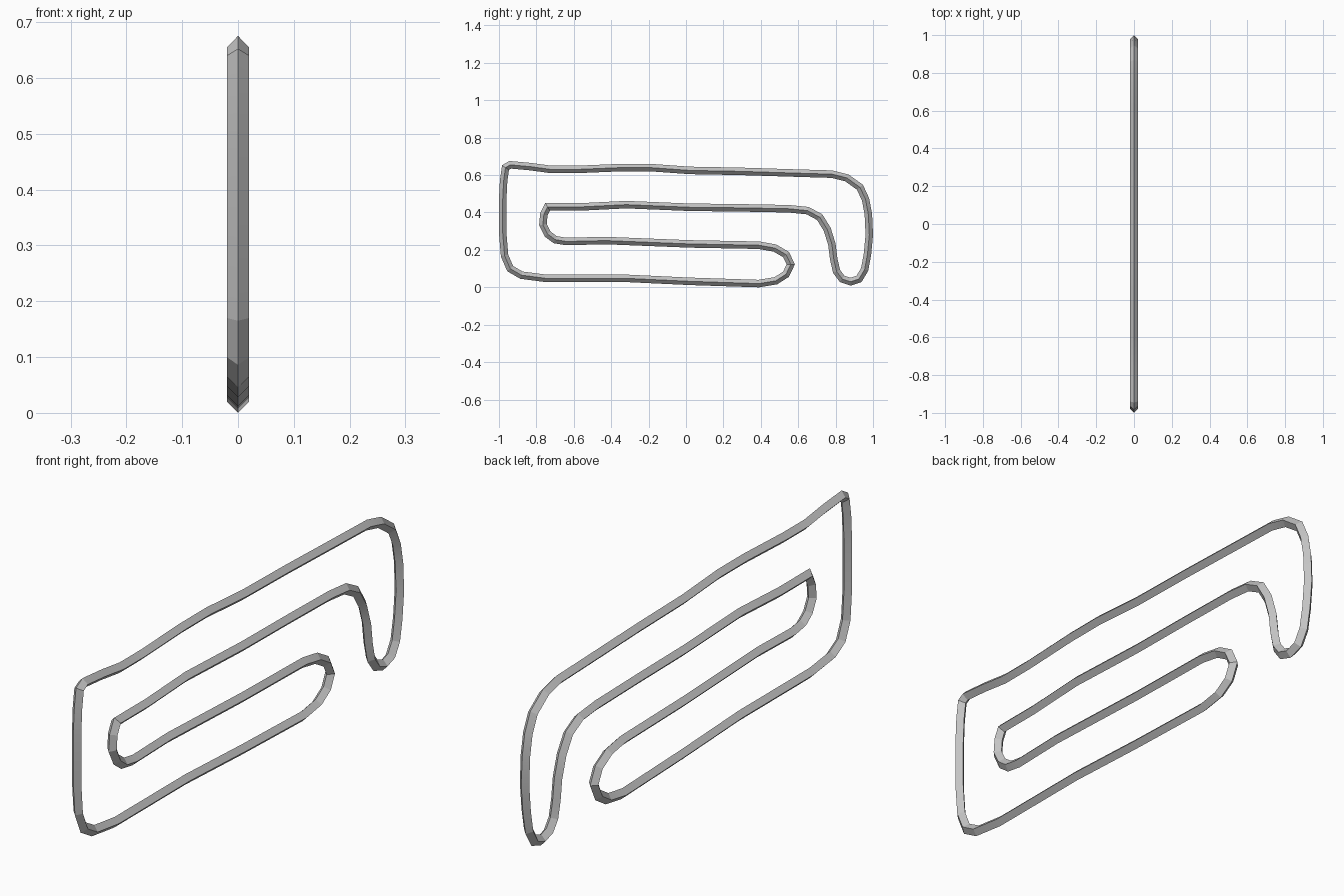
import bpy, bmesh, math
from mathutils import Vector

default_cube = bpy.data.objects.get("Cube")
if default_cube:
    bpy.data.objects.remove(default_cube, do_unlink=True)

WIRE_RADIUS = 0.02
UNIT = 0.01  # centreline is written in hundredths, as (y, z)

# Centreline of the bent wire, one closed loop, split into named bends and runs
top_run = [(-94, 65.5), (-83, 64.5), (-72, 63), (-59, 63), (-35, 64),
           (-19, 64), (2, 62.5), (29, 62), (61, 61), (78, 60.5)]
outer_bend = [(86, 58.5), (93, 53.5), (96, 47), (97.5, 39), (98, 28),
              (97, 17.5), (95.5, 9.5)]
hook_bend = [(92.5, 4.5), (88, 3), (83.5, 4.5), (80.5, 8.5), (79, 15),
             (78, 23), (75.5, 31), (71.5, 37.5), (65, 41)]
upper_inner_run = [(55, 42), (29, 42.5), (2, 42.8), (-32, 44.2),
                   (-56, 43), (-74, 43)]
inner_bend = [(-76, 39), (-76.5, 33.5), (-74, 28.5), (-70, 25.5)]
lower_inner_run = [(-64, 24.5), (-43, 25), (2, 23.2), (39, 22.5)]
tongue_bend = [(47.5, 21), (53.5, 17.5), (56, 12.3), (53.5, 7), (48, 3.5)]
bottom_run = [(39, 2), (2, 3.2), (-32, 4.8), (-75, 4.8)]
back_bend = [(-88, 6.5), (-94, 10), (-97, 17), (-98, 29), (-98, 47),
             (-97.5, 57), (-96.5, 64)]

centreline = [Vector((0, y, z)) * UNIT for y, z in
              top_run + outer_bend + hook_bend + upper_inner_run + inner_bend
              + lower_inner_run + tongue_bend + bottom_run + back_bend]


def flat_material(name, colour):
    material = bpy.data.materials.new(name)
    material.use_nodes = True
    material.diffuse_color = colour
    shader = material.node_tree.nodes["Principled BSDF"]
    shader.inputs["Base Color"].default_value = colour
    return material


def sweep_diamond(name, path, radius, material):
    """Sweep a four-sided section, mitred at each joint, round a closed path."""
    bm = bmesh.new()
    side = Vector((1, 0, 0))
    rings = []
    for i, point in enumerate(path):
        before = (point - path[i - 1]).normalized()
        after = (path[(i + 1) % len(path)] - point).normalized()
        tangent = (before + after).normalized()
        outward = side.cross(tangent) / max(tangent.dot(after), 0.8)
        rings.append([bm.verts.new(point + offset * radius)
                      for offset in (outward, side, -outward, -side)])
    for i, ring in enumerate(rings):
        previous = rings[i - 1]
        for k in range(len(ring)):
            bm.faces.new((previous[k - 1], previous[k], ring[k], ring[k - 1]))
    bmesh.ops.recalc_face_normals(bm, faces=bm.faces[:])
    mesh = bpy.data.meshes.new(name)
    bm.to_mesh(mesh)
    bm.free()
    mesh.materials.append(material)
    wire = bpy.data.objects.new(name, mesh)
    bpy.context.collection.objects.link(wire)
    return wire


# Bent wire, softened only along the nearly straight runs
steel = flat_material("steel grey", (0.55, 0.55, 0.55, 1))
wire = sweep_diamond("bent_wire_loop", centreline, WIRE_RADIUS, steel)
bpy.ops.object.select_all(action="DESELECT")
wire.select_set(True)
bpy.context.view_layer.objects.active = wire
bpy.ops.object.shade_smooth_by_angle(angle=math.radians(12))
